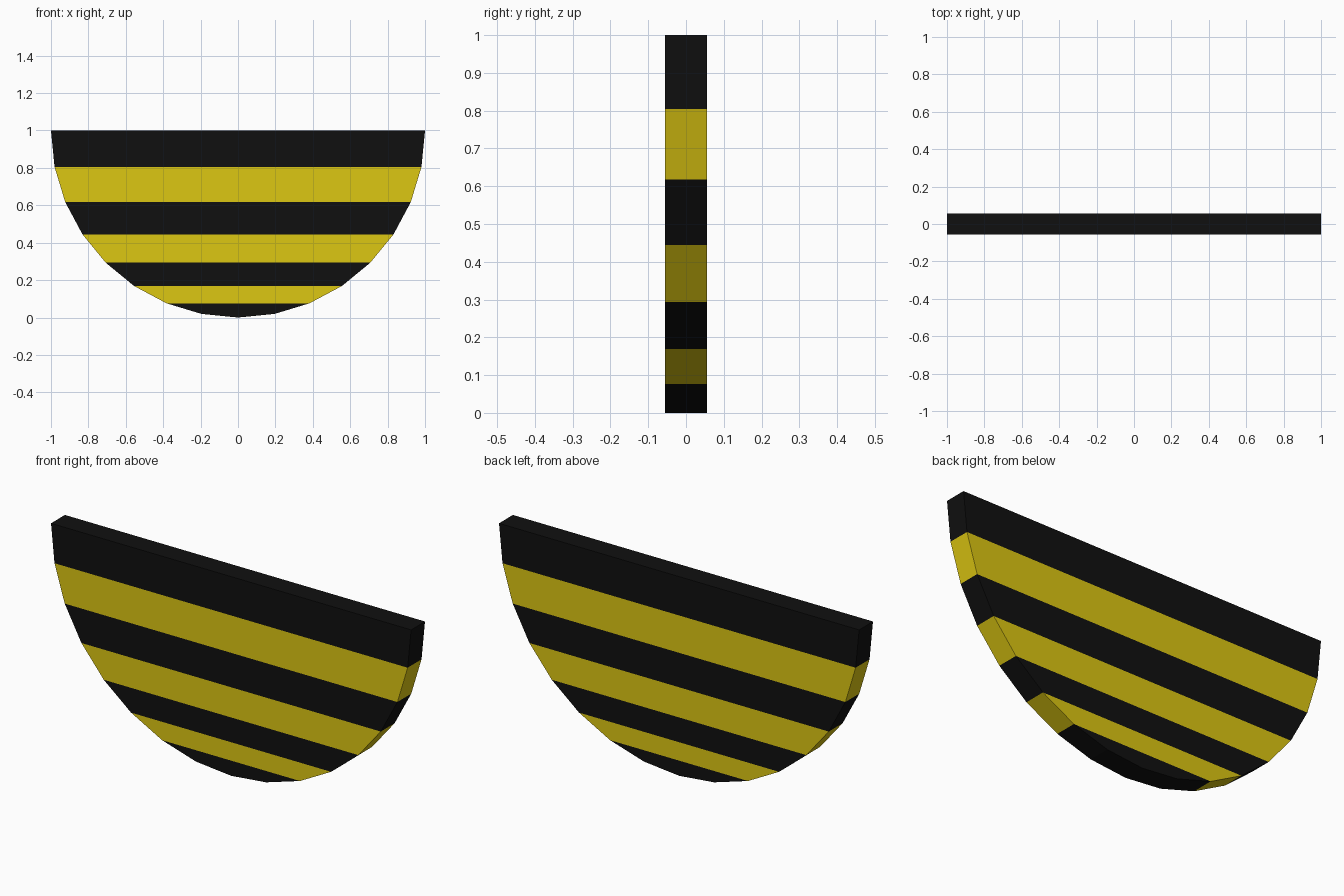
import bpy, bmesh
from math import sin, cos, radians

if "Cube" in bpy.data.objects:
    bpy.data.objects.remove(bpy.data.objects["Cube"])

HALF_DEPTH = 0.055
STEP = 11.25  # 16 segments around the half circle


def material(name, rgb):
    mat = bpy.data.materials.new(name)
    mat.diffuse_color = (*rgb, 1)
    mat.use_nodes = True
    mat.node_tree.nodes["Principled BSDF"].inputs["Base Color"].default_value = mat.diffuse_color
    return mat


black = material("black", (0.005, 0.005, 0.005))
yellow = material("yellow", (0.72, 0.57, 0.006))

bm = bmesh.new()


def level(i):
    """Corner points of the half disc at step i: front left, front right, back right, back left."""
    a = radians(STEP * i)
    x, z = cos(a), 1 - sin(a)
    return [bm.verts.new((sx * x, y, z)) for sx, y in
            ((-1, -HALF_DEPTH), (1, -HALF_DEPTH), (1, HALF_DEPTH), (-1, HALF_DEPTH))]


def face(verts, index):
    bm.faces.new(verts).material_index = index


# Flat top, then stripes downwards around the rim, alternating colours
levels = [level(i) for i in range(9)]
face(levels[0], 0)
for i, (top, low) in enumerate(zip(levels, levels[1:])):
    colour = i % 2 if i < 7 else 0
    for k in range(4):
        n = (k + 1) % 4
        face((top[k], low[k], low[n], top[n]), colour)

# Close the bottom to a single edge
bmesh.ops.remove_doubles(bm, verts=bm.verts, dist=0.0001)
bmesh.ops.recalc_face_normals(bm, faces=bm.faces)

mesh = bpy.data.meshes.new("striped_half_disc")
bm.to_mesh(mesh)
bm.free()
mesh.materials.append(black)
mesh.materials.append(yellow)
disc = bpy.data.objects.new("striped_half_disc", mesh)
bpy.context.collection.objects.link(disc)
